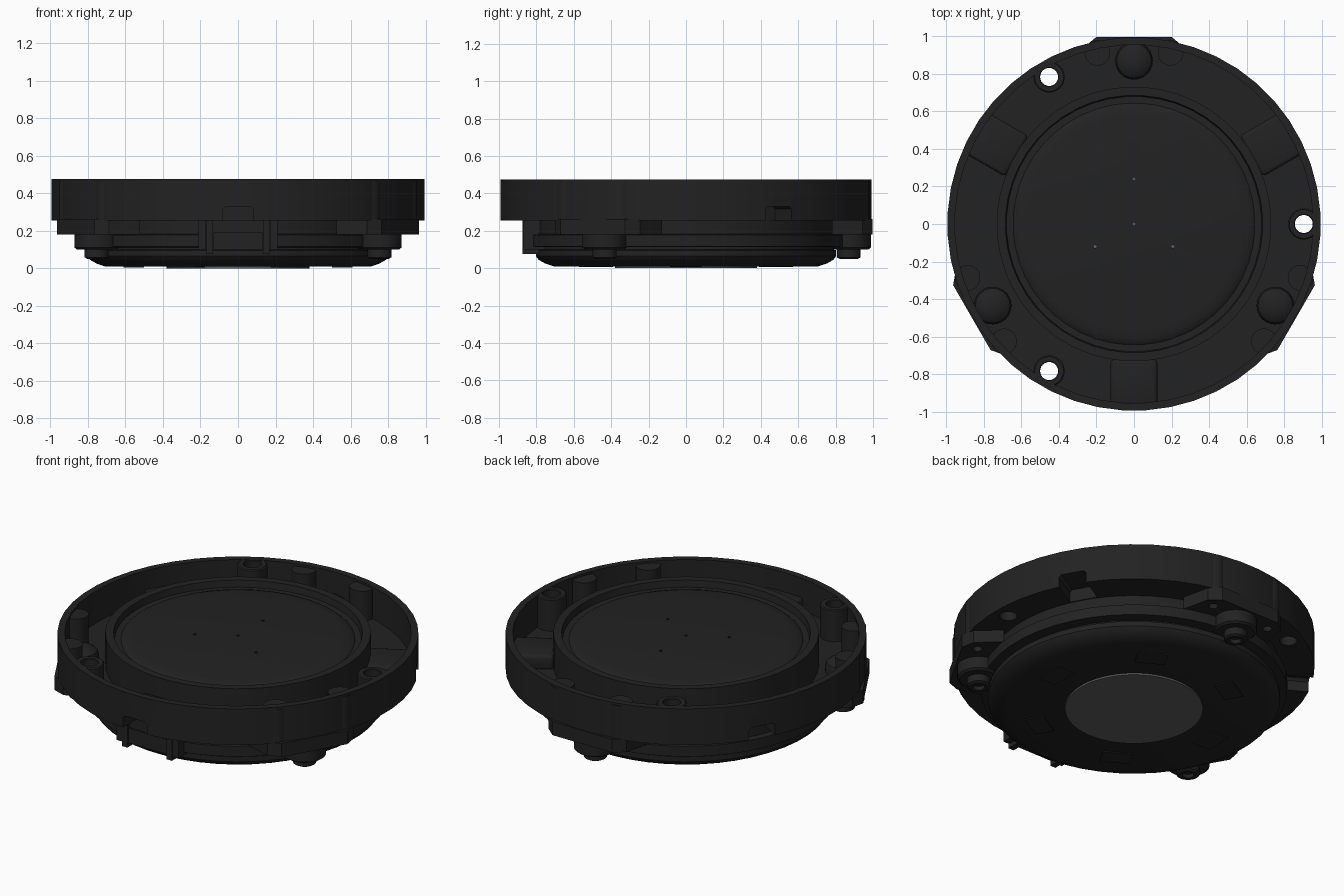
import bpy, bmesh
from math import radians, cos, sin, pi
from mathutils import Matrix, Vector

if "Cube" in bpy.data.objects:
    bpy.data.objects.remove(bpy.data.objects["Cube"])


def material(name, value):
    m = bpy.data.materials.new(name)
    m.diffuse_color = (value, value, value, 1)
    m.use_nodes = True
    m.node_tree.nodes["Principled BSDF"].inputs["Base Color"].default_value = m.diffuse_color
    return m


BLACK = material("black_plastic", 0.016)
GREY = material("grey_label", 0.11)


def finish(bm, name, mat=BLACK):
    bmesh.ops.remove_doubles(bm, verts=bm.verts, dist=1e-5)
    bmesh.ops.recalc_face_normals(bm, faces=bm.faces)
    me = bpy.data.meshes.new(name)
    bm.to_mesh(me)
    bm.free()
    me.materials.append(mat)
    ob = bpy.data.objects.new(name, me)
    bpy.context.collection.objects.link(ob)
    return ob


def place(deg, radial=0.0, tang=0.0):
    """Local +y points outward at the given angle."""
    return Matrix.Rotation(radians(deg - 90), 4, 'Z') @ Matrix.Translation((tang, radial, 0))


def lathe(bm, pts, steps, mat=Matrix(), closed=False):
    vs = [bm.verts.new((r, 0, z)) for r, z in pts]
    pairs = list(zip(vs, vs[1:])) + ([(vs[-1], vs[0])] if closed else [])
    es = [bm.edges.new(p) for p in pairs]
    out = bmesh.ops.spin(bm, geom=vs + es, cent=(0, 0, 0), axis=(0, 0, 1),
                         angle=2 * pi, steps=steps, use_duplicate=False)
    allv = set(vs)
    todo = list(vs)
    while todo:
        for e in todo.pop().link_edges:
            for v in e.verts:
                if v not in allv:
                    allv.add(v)
                    todo.append(v)
    bmesh.ops.transform(bm, matrix=mat, verts=list(allv))


def rod(bm, r, z0, z1, mat=Matrix(), steps=24):
    lathe(bm, [(0, z0), (r, z0), (r, z1), (0, z1)], steps, mat)


def prism(bm, outline, z0, z1, mat=Matrix()):
    lo = [bm.verts.new(mat @ Vector((x, y, z0))) for x, y in outline]
    hi = [bm.verts.new(mat @ Vector((x, y, z1))) for x, y in outline]
    bm.faces.new(lo)
    bm.faces.new(hi)
    n = len(lo)
    for i in range(n):
        bm.faces.new((lo[i], lo[(i + 1) % n], hi[(i + 1) % n], hi[i]))


def box(bm, x0, x1, y0, y1, z0, z1, mat=Matrix()):
    prism(bm, [(x0, y0), (x1, y0), (x1, y1), (x0, y1)], z0, z1, mat)


def cut(target, cutter):
    md = target.modifiers.new("cut", 'BOOLEAN')
    md.operation = 'DIFFERENCE'
    md.solver = 'EXACT'
    md.object = cutter
    bpy.context.view_layer.objects.active = target
    bpy.ops.object.modifier_apply(modifier=md.name)


SCREWS, LUGS, NOTCHES = (0, 120, 240), (90, 210, 330), (30, 150, 270)

# Main body: bottom cover, stepped waist, rim, trough, inner ring and top plate
bm = bmesh.new()
lathe(bm, [(0, .01), (.71, .01), (.755, .025), (.79, .045), (.805, .065), (.805, .095),
           (.785, .1), (.785, .112), (.845, .115), (.845, .178), (.81, .182), (.81, .255),
           (.995, .255), (.995, .475), (.955, .475), (.955, .28), (.732, .28), (.732, .475),
           (.686, .475), (.68, .435), (.645, .435), (.635, .443), (.61, .451), (.57, .457),
           (0, .457)], 48, Matrix.Rotation(radians(3.75), 4, 'Z'))
body = finish(bm, "body_shell")

# Raised housings over the rim notches
bm = bmesh.new()
for a in NOTCHES:
    box(bm, -.125, .125, .722, .965, .27, .36, place(a))
housings = finish(bm, "notch_housings")
bev = housings.modifiers.new("bevel", 'BEVEL')
bev.width, bev.segments = .02, 3
bpy.context.view_layer.objects.active = housings
bpy.ops.object.modifier_apply(modifier="bevel")

# Cutters: screw holes, pin holes and notches
bm = bmesh.new()
for a in SCREWS:
    rod(bm, .048, .2, .6, place(a, .905))
for x, y in ((0, 0), (0, .24), (-.207, -.12), (.207, -.12)):
    rod(bm, .009, -.05, .6, Matrix.Translation((x, y, 0)), 10)
holes = finish(bm, "hole_cutter")
bm = bmesh.new()
for a in NOTCHES:
    prof = [(-.08, .2), (.08, .2), (.08, .315), (.065, .33), (-.065, .33), (-.08, .315)]
    # profile drawn in x/z and pushed outward along the radius
    turn = Matrix(((1, 0, 0, 0), (0, 0, 1, 0), (0, 1, 0, 0), (0, 0, 0, 1)))
    prism(bm, prof, .815, 1.05, place(a) @ turn)
notches = finish(bm, "notch_cutter")
for c in (holes, notches):
    cut(body, c)
cut(housings, notches)
for c in (holes, notches):
    bpy.data.objects.remove(c)

# Hollow screw posts in the trough
bm = bmesh.new()
for a in SCREWS:
    lathe(bm, [(.048, .27), (.083, .27), (.083, .468), (.077, .474), (.052, .474), (.048, .47)],
          24, place(a, .905), True)
finish(bm, "screw_posts")

# Mounting lugs under the rim, drilled from below
bm = bmesh.new()
half = [(.2, .998), (.262, .945), (.3, .78)]
for a in LUGS:
    prism(bm, half + [(-x, y) for x, y in reversed(half)], .18, .262, place(a))
lugs = finish(bm, "mounting_lugs")
bm = bmesh.new()
for a in LUGS:
    for t in (-.195, .195):
        rod(bm, .026, .1, .24, place(a, .91, t), 16)
drill = finish(bm, "lug_drill")
cut(lugs, drill)
bpy.data.objects.remove(drill)

# Lug posts and low domes seen in the trough
bm = bmesh.new()
for a in LUGS:
    for t in (-.195, .195):
        rod(bm, .068, .25, .462, place(a, .912, t))
finish(bm, "lug_posts")
bm = bmesh.new()
for a in LUGS:
    lathe(bm, [(0, .27), (.1, .27), (.1, .31), (.092, .335), (.07, .352), (.035, .362), (0, .365)],
          24, place(a, .87))
finish(bm, "trough_domes")

# Feet: wide boss, flared foot and recessed screw seat
bm = bmesh.new()
for a in LUGS:
    lathe(bm, [(0, .075), (.032, .075), (.032, .052), (.05, .05), (.064, .058), (.064, .1),
               (.105, .1), (.118, .11), (.118, .2), (0, .2)], 28, place(a, .87))
finish(bm, "feet")

# Terminal block at the front with two ribs
bm = bmesh.new()
box(bm, -.21, .21, .74, .855, .1, .256, place(270))
for s in (-1, 1):
    box(bm, s * .15 - .018, s * .15 + .018, .78, .875, .075, .256, place(270))
    box(bm, s * .19 - .02, s * .19 + .02, .78, .87, .1, .256, place(270))
box(bm, -.13, .13, .78, .865, .1, .19, place(270))
finish(bm, "terminal_block")

# Shallow pads and round label on the underside
bm = bmesh.new()
for a in range(0, 360, 60):
    box(bm, -.085, .085, .5, .61, .005, .03, place(a))
finish(bm, "bottom_pads")
bm = bmesh.new()
rod(bm, .38, 0, .012, Matrix(), 64)
finish(bm, "bottom_label", GREY)

# Smooth shading with sharp edges kept
for ob in bpy.context.scene.objects:
    ob.select_set(True)
bpy.context.view_layer.objects.active = body
bpy.ops.object.shade_smooth_by_angle(angle=radians(30))
